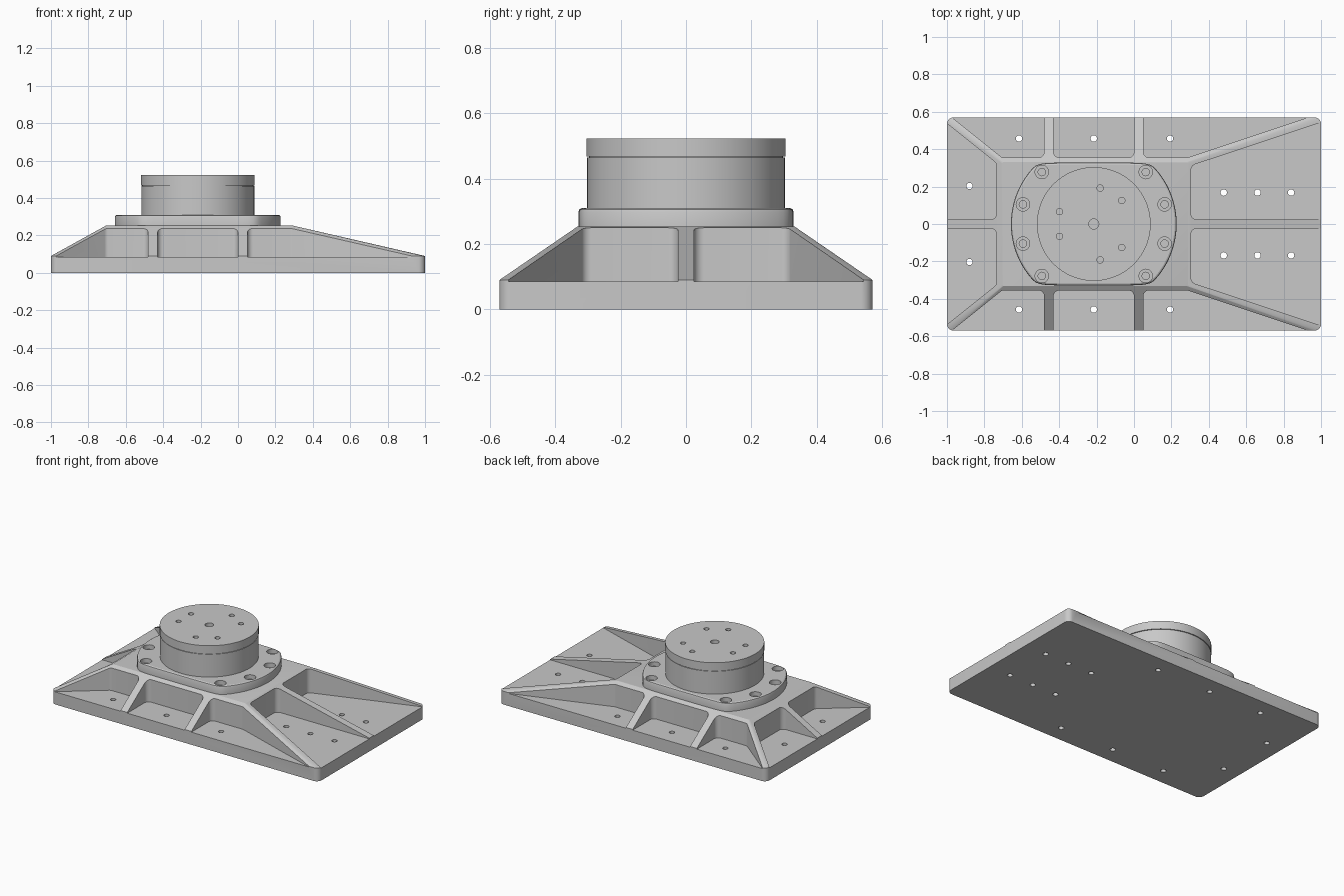
import bpy, bmesh, math
from mathutils import Vector

if "Cube" in bpy.data.objects:
    bpy.data.objects.remove(bpy.data.objects["Cube"], do_unlink=True)

grey = bpy.data.materials.new("machined grey")
grey.use_nodes = True
grey.diffuse_color = (0.58, 0.58, 0.58, 1)
grey.node_tree.nodes["Principled BSDF"].inputs["Base Color"].default_value = (0.58, 0.58, 0.58, 1)

CX = -0.215      # axis of the round parts
FLOOR = 0.085    # pocket floor height


def rounded(points, radius, steps=6):
    """Polygon outline with every corner replaced by a tangent arc."""
    out = []
    for i, p in enumerate(points):
        p = Vector(p)
        a = (Vector(points[i - 1]) - p).normalized()
        b = (Vector(points[(i + 1) % len(points)]) - p).normalized()
        half = a.angle(b) / 2
        centre = p + (a + b).normalized() * (radius / math.sin(half))
        start = p + a * (radius / math.tan(half)) - centre
        end = p + b * (radius / math.tan(half)) - centre
        for k in range(steps + 1):
            out.append(centre + start.lerp(end, k / steps).normalized() * radius)
    return out


def rect(x0, x1, y, radius):
    return rounded([(x0, -y), (x1, -y), (x1, y), (x0, y)], radius)


def circle(x, y, radius, n=24):
    return [Vector((x + radius * math.cos(math.tau * i / n),
                    y + radius * math.sin(math.tau * i / n))) for i in range(n)]


def loft(bm, rings):
    """Closed solid through (outline, z) rings with equal point counts."""
    loops = [[bm.verts.new((p.x, p.y, z)) for p in pts] for pts, z in rings]
    faces = [bm.faces.new(loops[0]), bm.faces.new(loops[-1])]
    for lo, hi in zip(loops, loops[1:]):
        for i in range(len(lo)):
            faces.append(bm.faces.new((lo[i - 1], lo[i], hi[i], hi[i - 1])))
    bmesh.ops.recalc_face_normals(bm, faces=faces)


def make(name, solids):
    bm = bmesh.new()
    for rings in solids:
        loft(bm, rings)
    mesh = bpy.data.meshes.new(name)
    bm.to_mesh(mesh)
    bm.free()
    mesh.materials.append(grey)
    obj = bpy.data.objects.new(name, mesh)
    bpy.context.collection.objects.link(obj)
    return obj


def cut(obj, solids):
    """Subtract solids, apply the result and discard the cutter."""
    cutter = make("cutter", solids)
    cutter.hide_render = True
    mod = obj.modifiers.new("cut", 'BOOLEAN')
    mod.operation, mod.solver, mod.object = 'DIFFERENCE', 'EXACT', cutter
    bpy.context.view_layer.objects.active = obj
    bpy.ops.object.modifier_apply(modifier=mod.name)
    bpy.data.objects.remove(cutter, do_unlink=True)


def hole(x, y, radius, z0, z1):
    return [(circle(x, y, radius), z0), (circle(x, y, radius), z1)]


def polar(radius, degrees):
    a = math.radians(degrees)
    return CX + radius * math.cos(a), radius * math.sin(a)


# Ribbed base: plate rising as a frustum, with pockets leaving the ribs
base = make("ribbed_base", [[
    (rect(-1, 1, 0.57, 0.035), 0),
    (rect(-1, 1, 0.57, 0.035), 0.09),
    (rect(-0.705, 0.29, 0.332, 0.008), 0.253)]])
pockets = [
    [(-0.43, 0.355), (0, 0.355), (0, 0.7), (-0.43, 0.7)],
    [(-0.48, 0.355), (-0.48, 0.68), (-1.11, 0.68), (-0.705, 0.355)],
    [(0.05, 0.355), (0.285, 0.355), (1.2, 0.66), (1.2, 0.8), (0.05, 0.8)],
    [(0.305, 0.024), (1.2, 0.024), (1.2, 0.61), (0.305, 0.312)],
    [(-0.735, 0.024), (-0.735, 0.325), (-1.2, 0.697), (-1.2, 0.024)]]
for side in (1, -1):
    for pocket in pockets:
        outline = rounded([(x, side * y) for x, y in pocket], 0.03)
        cut(base, [[(outline, FLOOR), (outline, 0.4)]])

# Mounting holes through the plate
mounts = [(-0.615, 0.457), (-0.215, 0.457), (0.193, 0.457), (-0.88, 0.203),
          (0.48, 0.168), (0.66, 0.168), (0.84, 0.168)]
cut(base, [hole(x, s * y, 0.017, -0.1, 0.12) for x, y in mounts for s in (1, -1)])

# Flange: disc with flattened front and back, softened top edge
R, FLAT = 0.443, 0.329


def flange_outline(inset):
    pts = []
    for p in circle(0, 0, R - inset, 128):
        lim = FLAT - inset
        # blend the arc into the flat with a soft corner
        over = max(0, abs(p.y) - lim + 0.03)
        y = abs(p.y) if over == 0 else lim - 0.03 * math.exp(-over / 0.03)
        pts.append(Vector((CX + p.x, math.copysign(y, p.y))))
    return pts


flange = make("flange", [[(flange_outline(i), z) for i, z in
                          ((0, 0.25), (0, 0.298), (0.003, 0.306), (0.011, 0.31))]])

# Counterbored bolt holes in the flange
bolts = [polar(0.393, q + s * a) for q in (0, 180) for s in (1, -1) for a in (15.5, 45)]
cut(flange, [hole(x, y, 0.036, 0.28, 0.4) for x, y in bolts])
cut(flange, [hole(x, y, 0.02, 0.256, 0.3) for x, y in bolts])

# Round hub with a thin groove under its cap
hub = make("hub", [[(circle(CX, 0, r, 96), z) for r, z in (
    (0.302, 0.3), (0.302, 0.464), (0.297, 0.464), (0.297, 0.468),
    (0.304, 0.468), (0.304, 0.523))]])
screws = [polar(0.195, a + d) for a in (60, 180, 300) for d in (-20, 20)]
cut(hub, [hole(x, y, 0.017, 0.48, 0.6) for x, y in screws]
    + [hole(CX, 0, 0.027, 0.49, 0.6)])

# Smooth the curved walls, keep the machined edges crisp
bpy.ops.object.select_all(action='DESELECT')
for obj in (base, flange, hub):
    obj.select_set(True)
bpy.context.view_layer.objects.active = base
bpy.ops.object.shade_smooth_by_angle(angle=math.radians(25))
